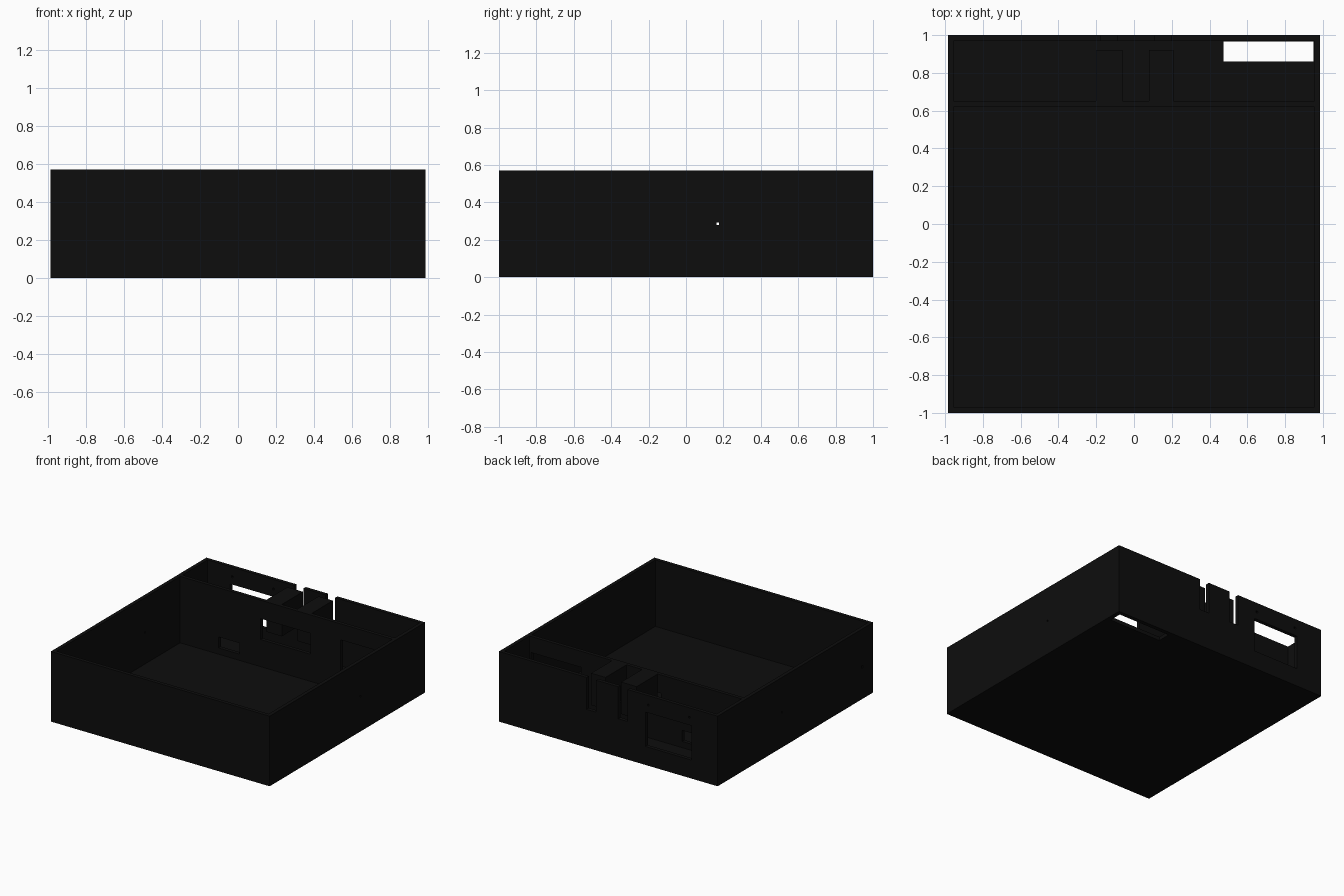
import bpy, bmesh, math

if "Cube" in bpy.data.objects:
    bpy.data.objects.remove(bpy.data.objects["Cube"])

black = bpy.data.materials.new("matte_black")
black.diffuse_color = (0.004, 0.004, 0.004, 1)
black.use_nodes = True
black.node_tree.nodes["Principled BSDF"].inputs["Base Color"].default_value = black.diffuse_color

W, D, H, T = 0.985, 1.0, 0.57, 0.03   # half width, half depth, height, wall


def box(name, x, y, z):
    """Box from (min, max) ranges."""
    bm = bmesh.new()
    bmesh.ops.create_cube(bm, size=1)
    for v in bm.verts:
        v.co = [r[0] if c < 0 else r[1] for c, r in zip(v.co, (x, y, z))]
    me = bpy.data.meshes.new(name)
    bm.to_mesh(me)
    bm.free()
    ob = bpy.data.objects.new(name, me)
    bpy.context.collection.objects.link(ob)
    me.materials.append(black)
    return ob


def cut(ob, x, y, z):
    """Subtract a box from a part and discard the cutter."""
    cutter = box("cutter", x, y, z)
    mod = ob.modifiers.new("cut", 'BOOLEAN')
    mod.operation = 'DIFFERENCE'
    mod.solver = 'EXACT'
    mod.object = cutter
    bpy.context.view_layer.objects.active = ob
    bpy.ops.object.modifier_apply(modifier=mod.name)
    bpy.data.objects.remove(cutter)


# Open-topped tray
tray = box("tray", (-W, W), (-D, D), (0, H))
cut(tray, (-W + T, W - T), (-D + T, D - T), (T, 1))

# Vent through the floor at the rear right
cut(tray, (0.475, 0.95), (0.86, 0.967), (-0.1, 0.1))

# Rear socket opening and its two small screw holes
cut(tray, (-0.75, -0.335), (0.9, 1.1), (0.15, 0.43))
for x in (-0.73, -0.36):
    cut(tray, (x - 0.008, x + 0.008), (0.9, 1.1), (0.485, 0.501))

# Two cable slots in the rear wall
for x0, x1 in ((-0.175, -0.09), (0.11, 0.195)):
    cut(tray, (x0, x1), (0.9, 1.1), (0.31, 1))

# Pin holes in the side walls
cut(tray, (-1.1, 1.1), (0.163, 0.177), (0.28, 0.292))
cut(tray, (-1.1, -0.9), (-0.87, -0.85), (0.25, 0.27))

# Full-height partition with openings to the rear bay
partition = box("partition", (-W + T, W - T), (0.62, 0.65), (T, H))
for x, z in (((-0.23, 0.22), (0.25, 0.42)),
             ((0.49, 0.94), (0.04, 0.44)),
             ((-0.61, -0.42), (0.08, 0.17))):
    cut(partition, x, (0.55, 0.7), z)

# Cable clamp blocks between the partition and the slots
for side, x in (("left", (-0.2, -0.06)), ("right", (0.08, 0.21))):
    box(side + "_clamp_block", x, (0.65, 0.92), (0.31, H))
